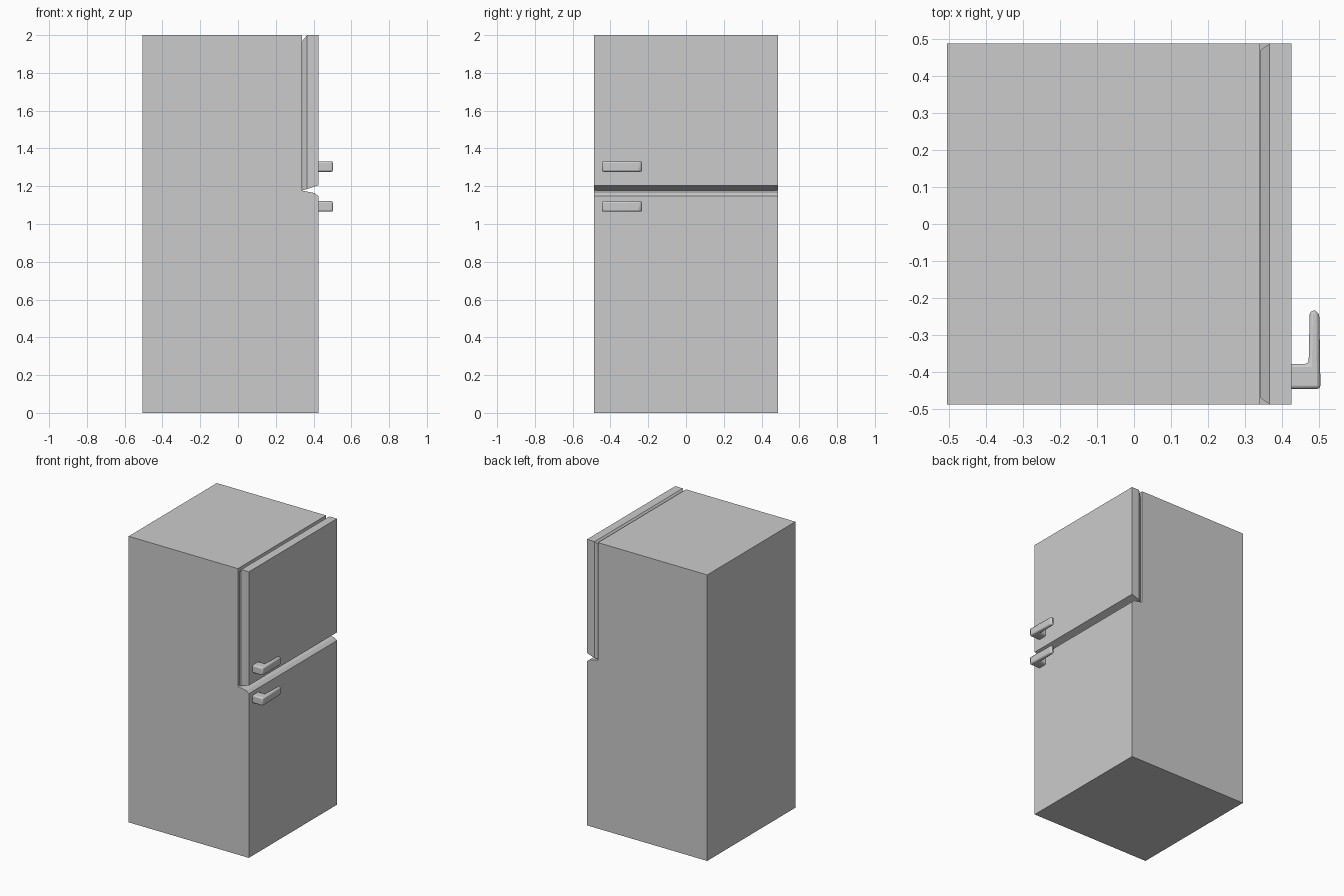
import bpy, bmesh, math

if "Cube" in bpy.data.objects:
    bpy.data.objects.remove(bpy.data.objects["Cube"])

Y0, Y1 = -0.487, 0.487      # cabinet sides
FRONT = 0.425               # outer face of both doors


def loft(name, rings):
    """Closed solid through matching rings of points."""
    bm = bmesh.new()
    loops = [[bm.verts.new(p) for p in ring] for ring in rings]
    n = len(loops[0])
    for a, b in zip(loops, loops[1:]):
        for i in range(n):
            j = (i + 1) % n
            bm.faces.new((a[i], a[j], b[j], b[i]))
    bm.faces.new(loops[0])
    bm.faces.new(loops[-1])
    bmesh.ops.recalc_face_normals(bm, faces=bm.faces)
    mesh = bpy.data.meshes.new(name)
    bm.to_mesh(mesh)
    bm.free()
    obj = bpy.data.objects.new(name, mesh)
    bpy.context.collection.objects.link(obj)
    return obj


def smooth(obj):
    bpy.ops.object.select_all(action='DESELECT')
    obj.select_set(True)
    bpy.context.view_layer.objects.active = obj
    bpy.ops.object.shade_smooth_by_angle(angle=math.radians(40))


# Cabinet with the flush lower door: side profile run across the width
side = [(-0.505, 0), (FRONT, 0), (FRONT, 1.148), (0.405, 1.164),
        (0.34, 1.177), (0.34, 2), (-0.505, 2)]
loft("cabinet_and_lower_door", [[(x, y, z) for x, z in side] for y in (Y0, Y1)])


# Upper door: back edges chamfered, underside sloping up to the front
def door_ring(x, inset_y, z_low, z_high):
    a, b = Y0 + inset_y, Y1 - inset_y
    return [(x, a, z_low), (x, b, z_low), (x, b, z_high), (x, a, z_high)]


loft("upper_door", [door_ring(0.341, 0.018, 1.178, 1.97),
                    door_ring(0.366, 0, 1.185, 2),
                    door_ring(FRONT, 0, 1.205, 2)])

# Handles: L-shaped plan, extruded upwards, with softened long edges
plan = [(0.415, -0.445), (0.503, -0.445), (0.500, -0.242), (0.488, -0.233),
        (0.474, -0.235), (0.471, -0.377), (0.415, -0.377)]
for name, z in (("upper_handle", 1.304), ("lower_handle", 1.093)):
    handle = loft(name, [[(x, y, z + s) for x, y in plan] for s in (-0.028, 0.028)])
    bevel = handle.modifiers.new("soft_edges", 'BEVEL')
    bevel.width = 0.009
    bevel.segments = 2
    bevel.limit_method = 'ANGLE'
    bevel.angle_limit = math.radians(50)
    smooth(handle)
